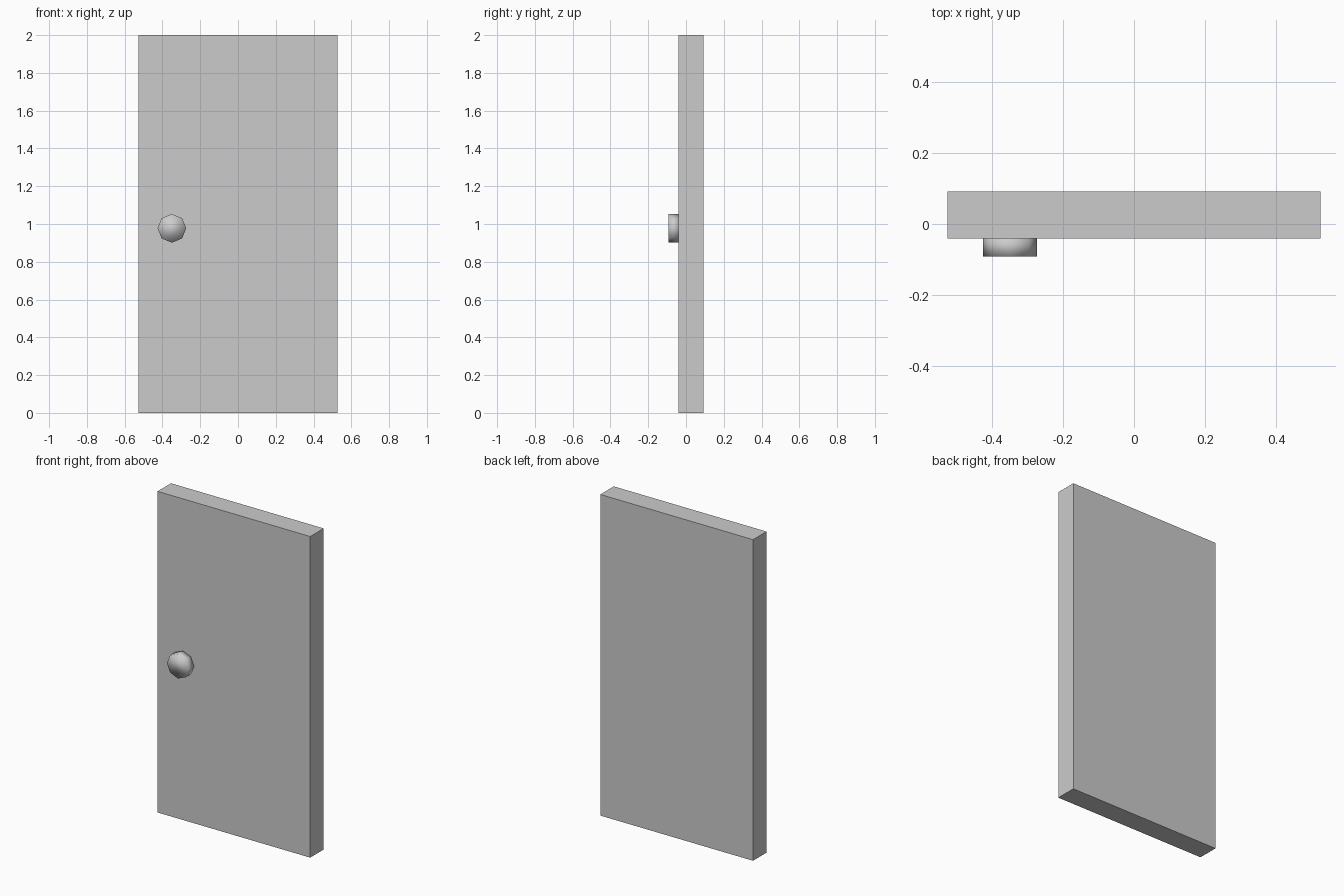
import bpy
from math import radians

if "Cube" in bpy.data.objects:
    bpy.data.objects.remove(bpy.data.objects["Cube"])

# Door panel: a plain slab
bpy.ops.mesh.primitive_cube_add(size=1, location=(0, 0.0255, 1))
panel = bpy.context.object
panel.name = "door_panel"
panel.scale = (1.052, 0.132, 2)
bpy.ops.object.transform_apply(location=False, rotation=False, scale=True)

# Knob: squat eight-sided cylinder, fully smooth shaded, set slightly into the panel
front, back = -0.0915, -0.035
bpy.ops.mesh.primitive_cylinder_add(
    vertices=8, radius=0.076, depth=back - front,
    location=(-0.35, (front + back) / 2, 0.977), rotation=(radians(90), 0, 0))
knob = bpy.context.object
knob.name = "door_knob"
bpy.ops.object.shade_smooth()
